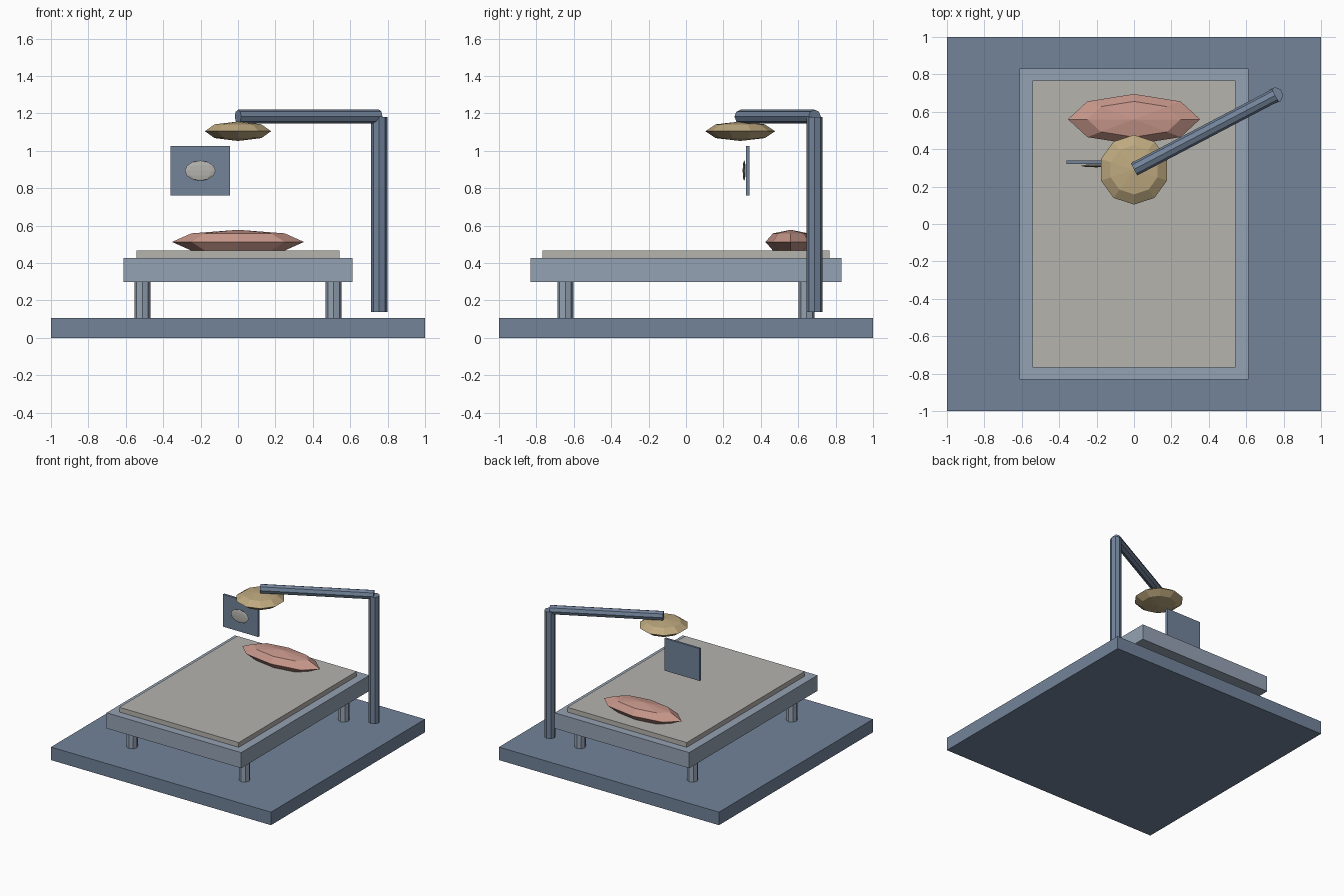
import bpy
import bmesh
import math
from mathutils import Vector, Matrix

if "Cube" in bpy.data.objects:
    bpy.data.objects.remove(bpy.data.objects["Cube"])


def material(name, rgb):
    lin = [((c / 255 + 0.055) / 1.055) ** 2.4 for c in rgb]
    m = bpy.data.materials.new(name)
    m.diffuse_color = (*lin, 1)
    m.use_nodes = True
    m.node_tree.nodes["Principled BSDF"].inputs["Base Color"].default_value = m.diffuse_color
    return m


slate = material("slate blue", (114, 131, 154))
steel = material("pale steel", (149, 162, 179))
linen = material("warm grey linen", (181, 179, 174))
rose = material("dusty rose", (198, 150, 138))
brass = material("soft brass", (190, 169, 127))


def finish(name, bm, mat):
    mesh = bpy.data.meshes.new(name)
    bm.to_mesh(mesh)
    bm.free()
    mesh.materials.append(mat)
    ob = bpy.data.objects.new(name, mesh)
    bpy.context.collection.objects.link(ob)
    return ob


def box(name, lo, hi, mat):
    lo, hi = Vector(lo), Vector(hi)
    bm = bmesh.new()
    bmesh.ops.create_cube(bm, size=1, matrix=Matrix.Translation((lo + hi) / 2)
                          @ Matrix.Diagonal((*(hi - lo), 1)))
    return finish(name, bm, mat)


def rod(name, a, b, r, mat):
    a, b = Vector(a), Vector(b)
    turn = (b - a).to_track_quat('Z', 'Y').to_matrix().to_4x4()
    bm = bmesh.new()
    bmesh.ops.create_cone(bm, cap_ends=True, segments=8, radius1=r, radius2=r,
                          depth=(b - a).length,
                          matrix=Matrix.Translation((a + b) / 2) @ turn)
    return finish(name, bm, mat)


def ellipsoid(name, centre, radii, segs, rings, mat):
    bm = bmesh.new()
    bmesh.ops.create_uvsphere(bm, u_segments=segs, v_segments=rings, radius=1,
                              matrix=Matrix.Translation(centre)
                              @ Matrix.Diagonal((*radii, 1)))
    return finish(name, bm, mat)


# Floor slab
box("floor_slab", (-1, -1, 0), (1, 1, 0.107), slate)

# Bed: frame, mattress, legs and pillow
box("bed_frame", (-0.612, -0.832, 0.3), (0.612, 0.832, 0.428), steel)
box("mattress", (-0.543, -0.766, 0.428), (0.543, 0.766, 0.467), linen)
for x, xn in ((-0.511, "left"), (0.511, "right")):
    for y, yn in ((-0.645, "front"), (0.645, "back")):
        rod(f"leg_{yn}_{xn}", (x, y, 0.107), (x, y, 0.3), 0.043, steel)
ellipsoid("pillow", (0, 0.56, 0.513), (0.353, 0.135, 0.065), 8, 4, rose)

# Lamp: post, slanting arm and shade
rod("lamp_post", (0.755, 0.688, 0.139), (0.755, 0.688, 1.18), 0.043, slate)
rod("lamp_arm", (0, 0.292, 1.183), (0.755, 0.688, 1.183), 0.037, slate)
ellipsoid("lamp_shade", (0, 0.29, 1.105), (0.186, 0.186, 0.052), 10, 4, brass)

# Hanging screen with a pale oval on its front
box("screen", (-0.362, 0.322, 0.762), (-0.042, 0.34, 1.027), slate)
ellipsoid("screen_oval", (-0.202, 0.311, 0.894), (0.082, 0.008, 0.054), 8, 6, linen)
